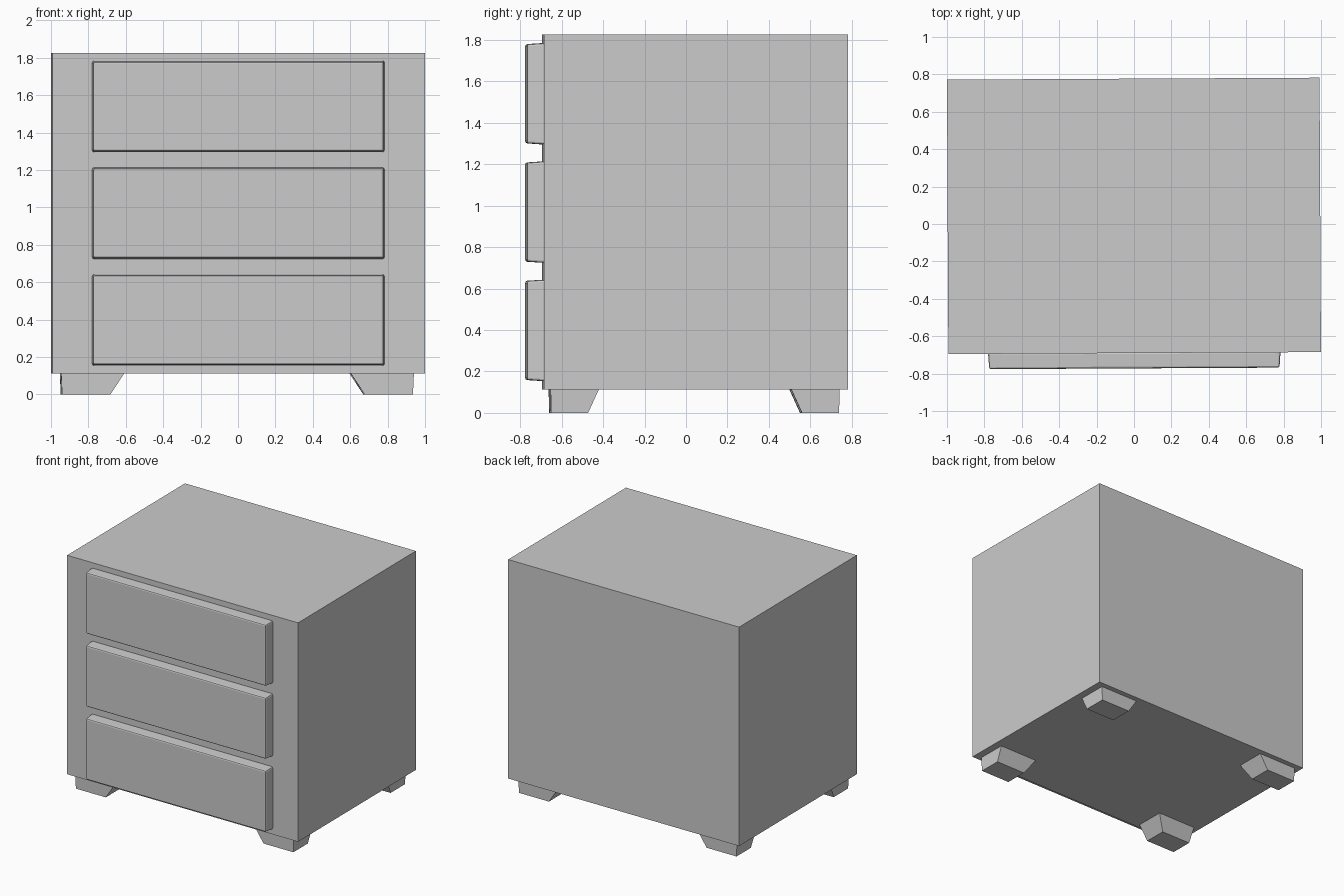
import bpy, bmesh, math

if "Cube" in bpy.data.objects:
    bpy.data.objects.remove(bpy.data.objects["Cube"])

TURN = math.radians(0.3)  # the whole cabinet sits very slightly turned


def block(name, lower, upper, axis):
    """Tapered box between two rectangles (a0, a1, b0, b1, height) along 'y' or 'z'."""
    bm = bmesh.new()
    rings = []
    for a0, a1, b0, b1, h in (lower, upper):
        pts = [(a0, b0), (a1, b0), (a1, b1), (a0, b1)]
        rings.append([bm.verts.new((a, h, b) if axis == 'y' else (a, b, h)) for a, b in pts])
    lo, hi = rings
    bm.faces.new(lo)
    bm.faces.new(hi)
    for i in range(4):
        j = (i + 1) % 4
        bm.faces.new((lo[i], lo[j], hi[j], hi[i]))
    bmesh.ops.recalc_face_normals(bm, faces=bm.faces)
    mesh = bpy.data.meshes.new(name)
    bm.to_mesh(mesh)
    bm.free()
    obj = bpy.data.objects.new(name, mesh)
    bpy.context.collection.objects.link(obj)
    obj.rotation_euler.z = TURN
    return obj


# Cabinet body
rect = (-0.996, 0.996, -0.69, 0.777)
block("cabinet_body", rect + (0.112,), rect + (1.825,), 'z')

# Three drawer fronts with slight taper and softened edges
for i, name in enumerate(("bottom_drawer", "middle_drawer", "top_drawer")):
    z0 = 0.153 + i * 0.571
    z1 = z0 + 0.49
    t = 0.006
    drawer = block(name, (-0.784, 0.78, z0, z1, -0.685),
                   (-0.784 + t, 0.78 - t, z0 + t, z1 - t, -0.772), 'y')
    bevel = drawer.modifiers.new("soft_edges", 'BEVEL')
    bevel.width = 0.01
    bevel.segments = 2

# Four feet: upright outer faces, sloped inner faces
for sx, side in ((-1, "left"), (1, "right")):
    for sy, end in ((-1, "front"), (1, "back")):
        def foot_rect(inner_x, inner_y, outer_x, outer_y, z):
            xs = sorted((sx * outer_x - 0.006, sx * inner_x - 0.006))
            ys = sorted((sy * outer_y + 0.039, sy * inner_y + 0.039))
            return (*xs, *ys, z)
        block(f"{end}_{side}_foot", foot_rect(0.68, 0.516, 0.938, 0.695, 0),
              foot_rect(0.606, 0.465, 0.943, 0.697, 0.112), 'z')
